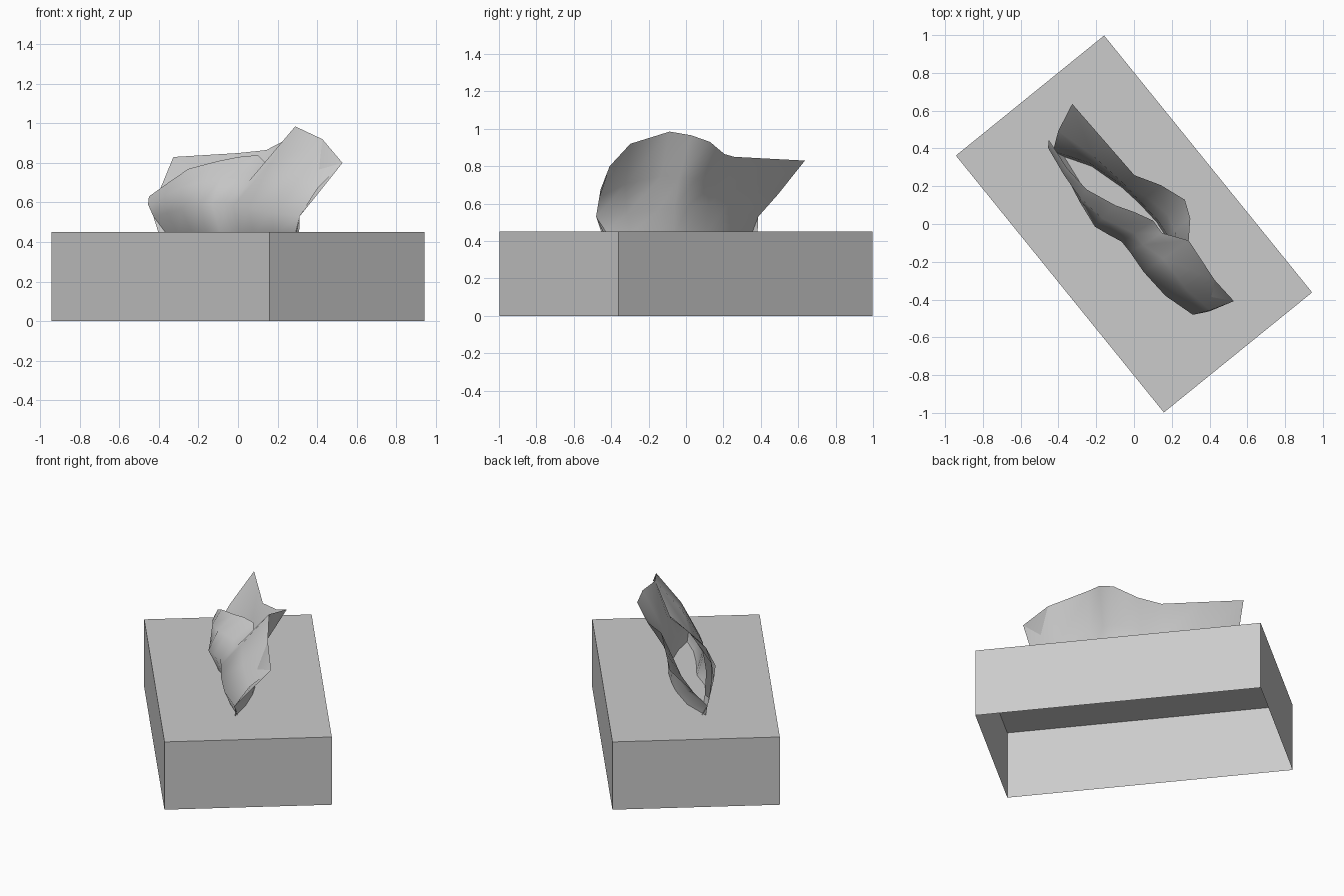
import bpy, bmesh, math
from mathutils import Vector

cube = bpy.data.objects.get("Cube")
if cube:
    bpy.data.objects.remove(cube, do_unlink=True)

TURN = math.radians(-51)          # long axis of the box seen from above
LENGTH, WIDTH, HEIGHT = 1.75, 1.01, 0.45

grey = bpy.data.materials.new("light grey")
grey.use_nodes = True
grey.diffuse_color = (0.6, 0.6, 0.6, 1)
grey.node_tree.nodes["Principled BSDF"].inputs["Base Color"].default_value = (0.6, 0.6, 0.6, 1)


def make_object(name, bm):
    mesh = bpy.data.meshes.new(name)
    bm.to_mesh(mesh)
    bm.free()
    mesh.materials.append(grey)
    obj = bpy.data.objects.new(name, mesh)
    obj.rotation_euler.z = TURN
    bpy.context.collection.objects.link(obj)
    return obj


def make_sheet(name, stations, fold, base_pull, flip):
    """Loft a cloth sheet; each station is (along, side, crest point)."""
    bm = bmesh.new()
    rows = []
    for along, side, crest in stations:
        middle = max(0, 1 - abs(along) / 0.55)
        low = Vector((along, side, 0.53 + 0.07 * middle))
        base = Vector((along * 0.94, side * base_pull, HEIGHT - 0.01))
        crest = Vector(crest)
        upper = low.lerp(crest, 0.5) + Vector((0, *fold))
        rows.append([bm.verts.new(p) for p in (base, low, upper, crest)])
    for left, right in zip(rows, rows[1:]):
        for i in range(len(left) - 1):
            quad = [left[i], right[i], right[i + 1], left[i + 1]]
            bm.faces.new(quad[::-1] if flip else quad)
    for face in bm.faces:
        face.smooth = True
    return make_object(name, bm)


# Box with an open underside
bm = bmesh.new()
bmesh.ops.create_cube(bm, size=1)
bmesh.ops.scale(bm, vec=(LENGTH, WIDTH, HEIGHT), verts=bm.verts)
bmesh.ops.translate(bm, vec=(0, 0, HEIGHT / 2), verts=bm.verts)
under = [f for f in bm.faces if f.normal.z < -0.5]
bmesh.ops.delete(bm, geom=under, context="FACES_ONLY")
make_object("box", bm)

# Oval opening panel
bm = bmesh.new()
bmesh.ops.create_circle(bm, cap_ends=True, segments=28, radius=1)
bmesh.ops.scale(bm, vec=(0.6, 0.21, 1), verts=bm.verts)
bmesh.ops.translate(bm, vec=(0, 0, HEIGHT + 0.002), verts=bm.verts)
bm.normal_update()
make_object("oval_opening", bm)

# Ragged top edge shared by the tissue's layers
peak = (0.25, 0.17, 0.985)
shoulder = (0.5, 0.145, 0.92)
tip = (0.65, 0.154, 0.8)

# Front layer: low lobe on one half, tall lobe on the other
front = [
    (-0.57, -0.09, (-0.63, -0.07, 0.63)),
    (-0.42, -0.12, (-0.45, -0.09, 0.7)),
    (-0.27, -0.15, (-0.3, -0.08, 0.77)),
    (-0.12, -0.17, (-0.14, -0.015, 0.81)),
    (-0.04, -0.14, (-0.05, 0.04, 0.83)),
    (0.03, -0.11, (0.05, 0.09, 0.84)),
    (0.1, -0.11, (0.13, 0.085, 0.79)),
    (0.23, -0.12, peak),
    (0.4, -0.11, shoulder),
    (0.57, -0.06, tip),
]
make_sheet("tissue_front", front, (-0.02, 0.01), 0.6, False)

# Back layer: leans outward up to the ragged edge
back = [
    (-0.57, -0.09, (-0.7, 0.146, 0.83)),
    (-0.4, 0.02, (-0.45, 0.155, 0.84)),
    (-0.2, 0.08, (-0.2, 0.164, 0.85)),
    (-0.07, 0.1, (-0.07, 0.24, 0.865)),
    (0.07, 0.11, (0.07, 0.29, 0.93)),
    (0.16, 0.1, (0.165, 0.25, 0.965)),
    (0.25, 0.08, peak),
    (0.42, 0.02, shoulder),
    (0.57, -0.06, tip),
]
make_sheet("tissue_back", back, (-0.03, -0.03), 0.9, True)
